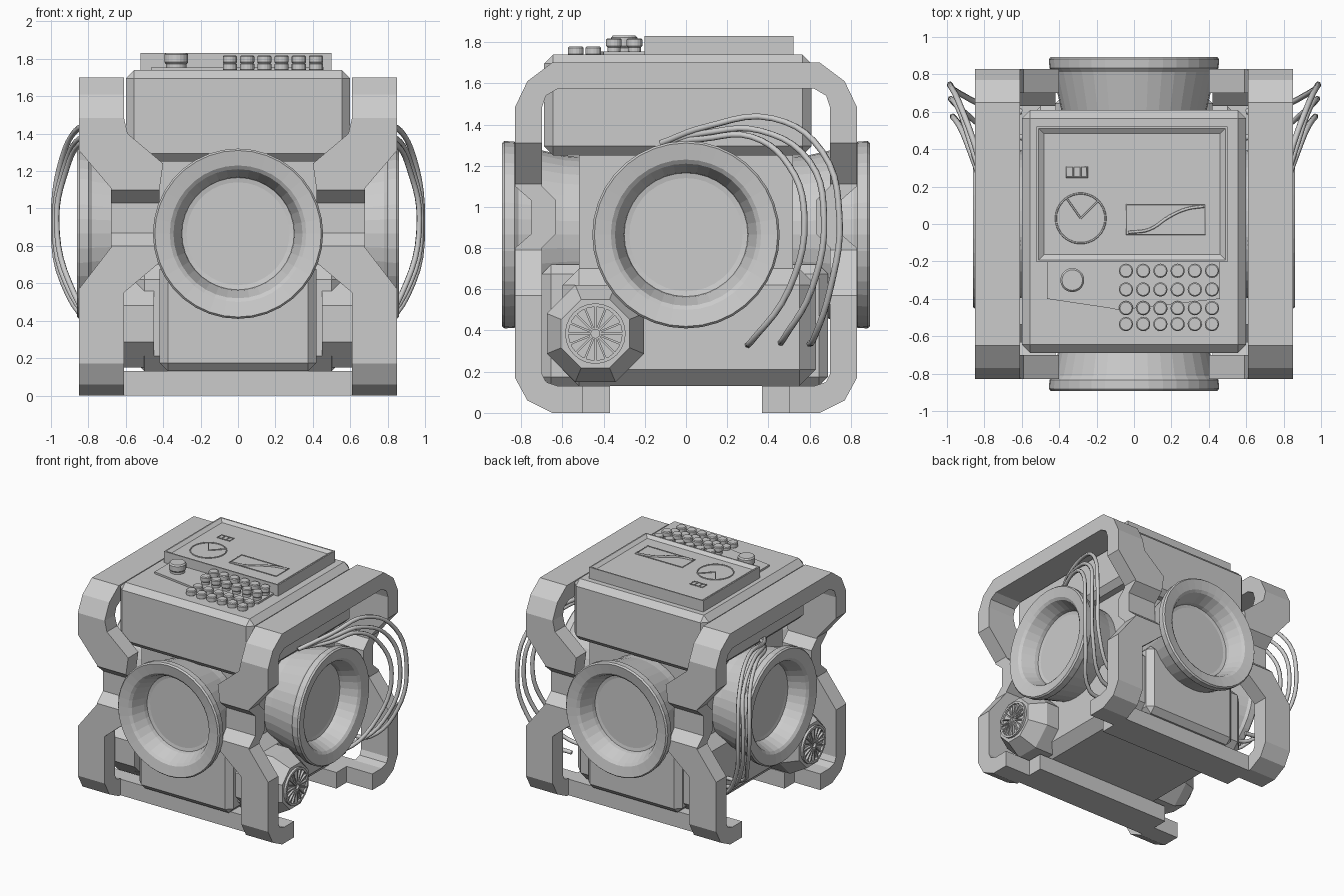
import bpy, bmesh, math
from mathutils import Vector, Matrix

if "Cube" in bpy.data.objects:
    bpy.data.objects.remove(bpy.data.objects["Cube"])


def finish(name, bm):
    bmesh.ops.recalc_face_normals(bm, faces=bm.faces)
    me = bpy.data.meshes.new(name)
    bm.to_mesh(me)
    bm.free()
    ob = bpy.data.objects.new(name, me)
    bpy.context.collection.objects.link(ob)
    return ob


def box(name, lo, hi, chamfer=0):
    bm = bmesh.new()
    bmesh.ops.create_cube(bm, size=1)
    for v in bm.verts:
        v.co = [lo[i] + (v.co[i] + 0.5) * (hi[i] - lo[i]) for i in range(3)]
    ob = finish(name, bm)
    if chamfer:
        m = ob.modifiers.new("bevel", 'BEVEL')
        m.width, m.segments = chamfer, 1
    return ob


def prism(name, pts, z0, z1):
    bm = bmesh.new()
    f = bm.faces.new([bm.verts.new((x, y, z0)) for x, y in pts])
    r = bmesh.ops.extrude_face_region(bm, geom=[f])
    for v in r['geom']:
        if isinstance(v, bmesh.types.BMVert):
            v.co.z = z1
    return finish(name, bm)


def lathe(name, profile, segs, origin=(0, 0, 0), axis=(0, 0, 1), turn=0):
    """Revolve (radius, distance) points about an axis through origin."""
    bm = bmesh.new()
    rot = Vector(axis).to_track_quat('Z', 'Y').to_matrix().to_4x4()
    rings = []
    for r, d in profile:
        ring = []
        for i in range(segs):
            a = 2 * math.pi * (i + turn) / segs
            ring.append(bm.verts.new((r * math.cos(a), r * math.sin(a), d)))
        rings.append(ring)
    for a, b in zip(rings, rings[1:]):
        for i in range(segs):
            j = (i + 1) % segs
            bm.faces.new((a[i], a[j], b[j], b[i]))
    bmesh.ops.remove_doubles(bm, verts=bm.verts, dist=1e-5)
    bmesh.ops.transform(bm, matrix=Matrix.Translation(origin) @ rot, verts=bm.verts)
    return finish(name, bm)


def tube(name, pts, radius, smooth=False, closed=False):
    cu = bpy.data.curves.new(name, 'CURVE')
    cu.dimensions = '3D'
    cu.bevel_depth, cu.bevel_resolution, cu.resolution_u = radius, 1, 5
    cu.use_fill_caps = True
    sp = cu.splines.new('BEZIER' if smooth else 'POLY')
    if smooth:
        sp.bezier_points.add(len(pts) - 1)
        for b, p in zip(sp.bezier_points, pts):
            b.co = p
            b.handle_left_type = b.handle_right_type = 'AUTO'
    else:
        sp.points.add(len(pts) - 1)
        for b, p in zip(sp.points, pts):
            b.co = (*p, 1)
    sp.use_cyclic_u = closed
    ob = bpy.data.objects.new(name, cu)
    bpy.context.collection.objects.link(ob)
    return ob


# Roll-cage frame: one quarter swept through stations, mirrored in x and y
# station: outer x, inner x, outer y, outer z, inner y, inner z, z shift of inner side
stations = [
    (.85, .61, 0, 1.70, 0, 1.575, 0), (.85, .61, -.65, 1.70, -.62, 1.575, 0),
    (.85, .61, -.77, 1.61, -.68, 1.54, 0), (.85, .61, -.83, 1.485, -.70, 1.48, 0),
    (.85, .59, -.83, 1.31, -.70, 1.31, .09), (.68, .40, -.83, 1.11, -.70, 1.11, .13),
    (.68, .42, -.83, 1.10, -.70, 1.10, 0),
    (.68, .42, -.75, 1.03, -.63, 1.03, 0), (.68, .42, -.75, .87, -.63, .87, 0),
    (.68, .42, -.83, .80, -.70, .80, 0), (.68, .42, -.83, .79, -.70, .79, -.08),
    (.85, .61, -.83, .57, -.70, .57, -.02),
    (.85, .61, -.83, .17, -.70, .19, 0), (.85, .61, -.77, .06, -.68, .15, 0),
    (.85, .61, -.65, 0, -.62, .13, 0), (.85, .61, -.50, 0, -.50, .13, 0)]
bm = bmesh.new()
rings = [[bm.verts.new(p) for p in ((xo, yo, zo), (xi, yo, zo + dz), (xi, yi, zi + dz), (xo, yi, zi))]
         for xo, xi, yo, zo, yi, zi, dz in stations]
for a, b in zip(rings, rings[1:]):
    for i in range(4):
        j = (i + 1) % 4
        bm.faces.new((a[i], a[j], b[j], b[i]))
bm.faces.new(rings[-1])
frame = finish("side_frames", bm)
frame.modifiers.new("mirror", 'MIRROR').use_axis = (True, True, False)
for s in (-1, 1):
    box("base_crossbar", (-.62, s * .50 - .13, 0), (.62, s * .50 + .13, .13))

# Body blocks
box("upper_body", (-.60, -.69, 1.25), (.60, .61, 1.74), .045)
box("core", (-.50, -.52, .5), (.50, .52, 1.3))
box("lower_body", (-.58, -.60, .13), (.58, .63, .70), .08)
box("lower_panel", (-.42, -.70, .13), (.42, .69, .72), .045)

# Four flared ports
for axis, reach in (((0, -1, 0), .893), ((0, 1, 0), .893), ((1, 0, 0), .86), ((-1, 0, 0), .86)):
    prof = [(0, -.42), (.375, -.42), (.385, -.30), (.435, -.08), (.452, -.06), (.455, -.012), (.445, 0),
            (.365, -.015), (.345, -.03), (.305, -.13), (.30, -.16), (.275, -.165), (0, -.165)]
    lathe("flared_port", [(r, d + reach) for r, d in prof], 36, (0, 0, .865), axis)

for s in (-1, 1):
    # Side fan in an octagonal housing
    c = (0, -.44, .385)
    lathe("fan_housing", [(0, .45), (.255, .45), (.255, .69), (.18, .82), (0, .82)], 8, c, (s, 0, 0), .5)
    lathe("fan_ring", [(.147, .80), (.147, .838), (.13, .838), (.13, .822), (0, .822)], 24, c, (s, 0, 0))
    bm = bmesh.new()
    for i in range(16):
        m = (Matrix.Translation((s * .83, c[1], c[2])) @ Matrix.Rotation(i * math.pi / 8, 4, 'X')
             @ Matrix.Translation((0, .078, 0)) @ Matrix.Diagonal((.018, .115, .010, 1)))
        bmesh.ops.create_cube(bm, size=1, matrix=m)
    finish("fan_blades", bm)

    # Looping cables
    for pts in ([(.62, -.12, 1.31), (.76, .10, 1.39), (.85, .42, 1.43), (.94, .66, 1.27),
                 (.985, .745, .95), (.935, .70, .60), (.75, .62, .36), (.60, .60, .335)],
                [(.62, -.10, 1.31), (.76, .10, 1.36), (.85, .36, 1.37), (.93, .60, 1.22),
                 (.98, .67, .95), (.92, .61, .60), (.73, .48, .37), (.57, .46, .34)],
                [(.62, -.08, 1.31), (.76, .08, 1.33), (.85, .32, 1.34), (.92, .50, 1.20),
                 (.97, .575, .95), (.90, .50, .60), (.71, .32, .35), (.57, .30, .33)]):
        tube("cable", [(s * x, y, z) for x, y, z in pts], .016, smooth=True)

# Screen with recessed face
bm = bmesh.new()
bmesh.ops.create_cube(bm, size=1, matrix=Matrix.Translation((-.01, .16, 1.775))
                      @ Matrix.Diagonal((1.02, .725, .11, 1)))
bm.normal_update()
top = [f for f in bm.faces if f.normal.z > .9]
bmesh.ops.inset_region(bm, faces=top, thickness=.015)
bmesh.ops.inset_region(bm, faces=top, thickness=.04, depth=-.02)
finish("screen", bm)

# Screen graphics: pie chart, line graph, cell gauge
z = 1.812
pie = (-.285, .03)


def on_pie(a, r=.133):
    return (pie[0] + r * math.cos(math.radians(a)), pie[1] + r * math.sin(math.radians(a)), z)


tube("pie_outline", [on_pie(a) for a in range(0, 360, 12)], .005, closed=True)
for a in (45, 125):
    tube("pie_divider", [(*pie, z), on_pie(a)], .005)
tube("graph_border", [(-.04, -.055, z), (.38, -.055, z), (.38, .105, z), (-.04, .105, z)], .004, closed=True)
tube("graph_line", [(-.03, -.045, z), (.08, -.03, z), (.19, .04, z), (.28, .08, z), (.375, .095, z)],
     .008, smooth=True)
tube("gauge_border", [(-.36, .25, z), (-.25, .25, z), (-.25, .305, z), (-.36, .305, z)], .004, closed=True)
for x in (-.325, -.285):
    tube("gauge_bar", [(x, .25, z), (x, .305, z)], .004)

# Control plate, keys and knob
prism("control_plate", [(-.465, -.19), (-.465, -.40), (-.13, -.45), (-.08, -.46), (.46, -.40), (.46, -.19)],
      1.70, 1.755)
for y, z0 in ((-.25, 1.74), (-.35, 1.74), (-.45, 1.70), (-.535, 1.70)):
    for i in range(6):
        lathe("key", [(0, 0), (.032, 0), (.032, .035), (.038, .042), (.038, .072), (.032, .078), (0, .078)],
              16, (-.043 + .092 * i, y, z0))
lathe("knob", [(0, 0), (.055, 0), (.055, .02), (.064, .03), (.064, .07), (.055, .08), (0, .08)],
      20, (-.33, -.30, 1.752))
